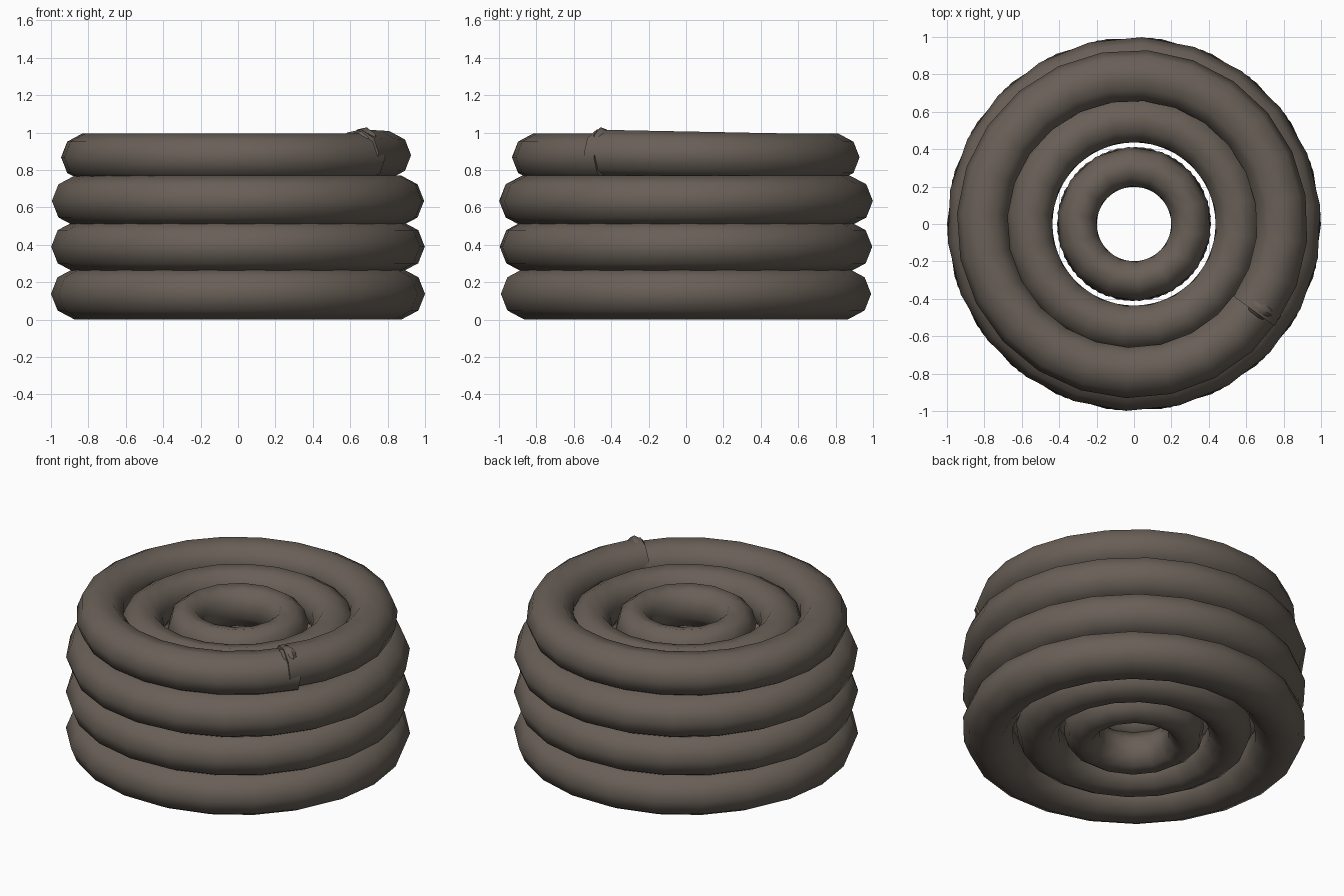
import bpy, bmesh, math

if "Cube" in bpy.data.objects:
    bpy.data.objects.remove(bpy.data.objects["Cube"])

# single dark brown rope colour
mat = bpy.data.materials.new("dark_brown_rope")
mat.diffuse_color = (0.14, 0.115, 0.095, 1)
mat.use_nodes = True
mat.node_tree.nodes["Principled BSDF"].inputs["Base Color"].default_value = mat.diffuse_color

SIDES = 9


def tube(name, path, closed):
    """Sweep an oval section along a path of (angle, radius, z, half_width, half_height)."""
    bm = bmesh.new()
    loops = []
    for a, r, z, w, h in path:
        loop = []
        for j in range(SIDES):
            t = 2 * math.pi * j / SIDES
            rr = r + w * math.cos(t)
            loop.append(bm.verts.new((rr * math.cos(a), rr * math.sin(a), z + h * math.sin(t))))
        loops.append(loop)
    n = len(loops)
    for i in range(n if closed else n - 1):
        p, q = loops[i], loops[(i + 1) % n]
        for j in range(SIDES):
            k = (j + 1) % SIDES
            bm.faces.new((p[j], q[j], q[k], p[k]))
    if not closed:
        bm.faces.new(loops[0])
        bm.faces.new(loops[-1][::-1])
    bmesh.ops.recalc_face_normals(bm, faces=bm.faces)
    me = bpy.data.meshes.new(name)
    bm.to_mesh(me)
    bm.free()
    me.materials.append(mat)
    ob = bpy.data.objects.new(name, me)
    bpy.context.collection.objects.link(ob)
    bpy.ops.object.select_all(action='DESELECT')
    ob.select_set(True)
    bpy.context.view_layer.objects.active = ob
    bpy.ops.object.shade_smooth_by_angle(angle=math.radians(60))
    return ob


def ring(name, r, z, w, h, n, turn=0.0):
    tube(name, [(turn + 2 * math.pi * i / n, r, z, w, h) for i in range(n)], True)


# outer wall: three stacked coils
for i, z in enumerate((0.138, 0.39, 0.635)):
    ring(f"outer_coil_{i + 1}", 0.85, z, 0.15, 0.138, 22, 0.05 * i)

# middle and inner stacks, slightly lower than the outer one
for i in range(4):
    z = 0.138 + 0.222 * i
    ring(f"middle_coil_{i + 1}", 0.56, z, 0.127, 0.132, 20, 0.07 * i)
    ring(f"inner_coil_{i + 1}", 0.305, z, 0.108, 0.13, 14, 0.1 * i)

# top coil: an open turn whose raised end overlaps its start
start, end, n = math.radians(-36), math.radians(328), 24
path = []
for i in range(n + 1):
    f = i / n
    a = start + (end - start) * f
    r = 0.79 + 0.018 * math.exp(-((a - math.pi) / 1.0) ** 2)
    lift = 0.02 * max(0, 1 - f * 5)
    path.append((a, r, 0.868 + lift, 0.14, 0.13))
tube("top_coil", path, False)

# frayed rope end sticking out over the joint
a0 = math.radians(-37)
tube("rope_end", [(a0, 0.80, 0.91, 0.07, 0.09),
                  (a0 + 0.06, 0.81, 0.93, 0.09, 0.10),
                  (a0 + 0.14, 0.80, 0.90, 0.07, 0.09)], False)
